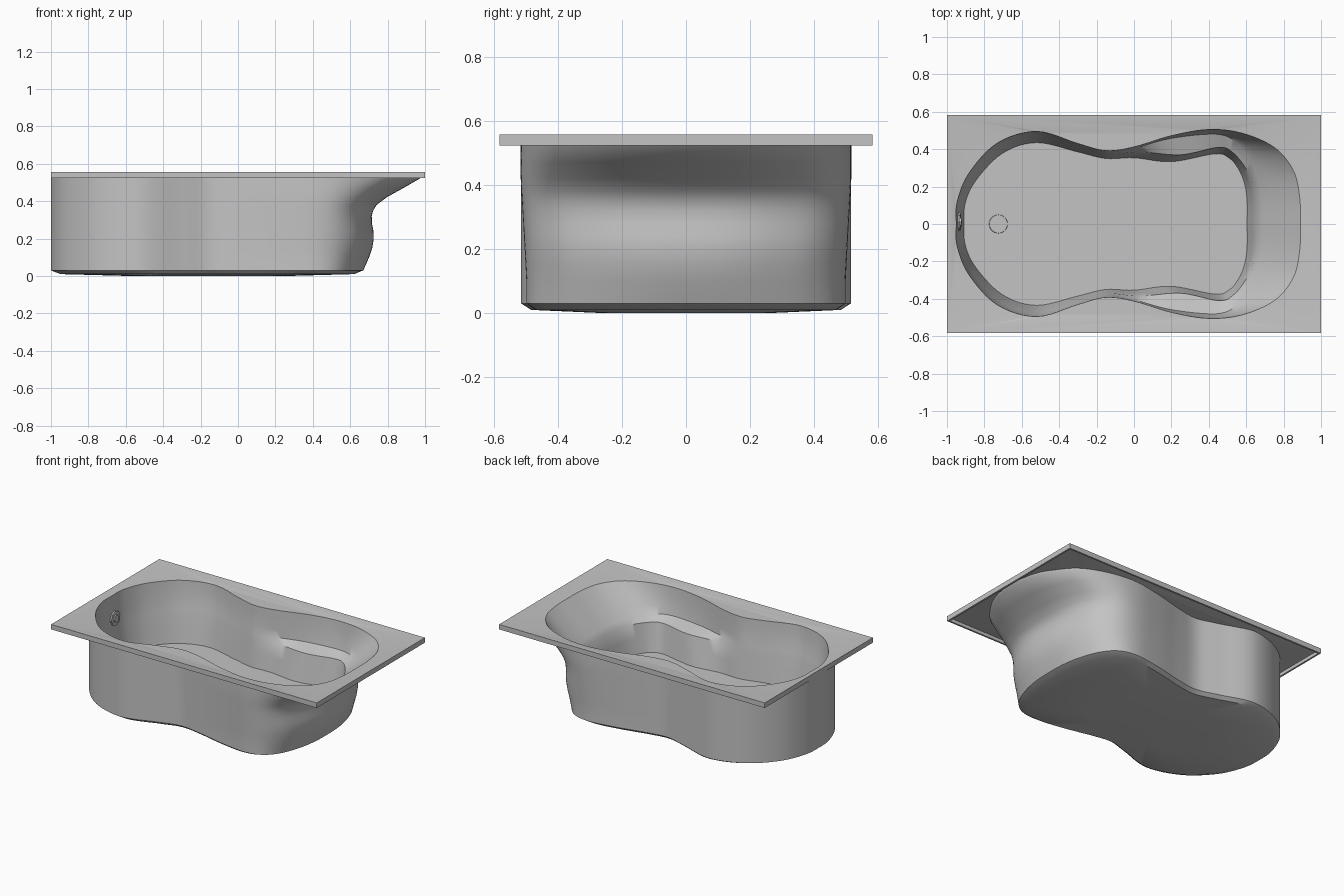
import bpy
import bmesh
import math
from mathutils import Vector

cube = bpy.data.objects.get("Cube")
if cube:
    bpy.data.objects.remove(cube, do_unlink=True)

enamel = bpy.data.materials.new("grey enamel")
enamel.use_nodes = True
COLOUR = (0.55, 0.55, 0.55, 1)
enamel.diffuse_color = COLOUR
enamel.node_tree.nodes["Principled BSDF"].inputs["Base Color"].default_value = COLOUR


def finish(name, bm, angle=35):
    """Turn a bmesh into a named, shaded object."""
    mesh = bpy.data.meshes.new(name)
    bm.to_mesh(mesh)
    bm.free()
    mesh.materials.append(enamel)
    obj = bpy.data.objects.new(name, mesh)
    bpy.context.collection.objects.link(obj)
    bpy.ops.object.select_all(action="DESELECT")
    obj.select_set(True)
    bpy.context.view_layer.objects.active = obj
    bpy.ops.object.shade_smooth_by_angle(angle=math.radians(angle))
    return obj


def smooth_outline(half, steps=6):
    """Mirror half an outline across y and round it with a spline."""
    pts = [Vector(p) for p in half]
    pts += [Vector((p.x, -p.y)) for p in pts[-2:0:-1]]
    n, out = len(pts), []
    for i in range(n):
        a, b, c, d = (pts[(i + k) % n] for k in (-1, 0, 1, 2))
        for s in range(steps):
            t = s / steps
            out.append(0.5 * (2 * b + (c - a) * t + (2 * a - 5 * b + 4 * c - d) * t ** 2
                              + (3 * b - a - 3 * c + d) * t ** 3))
    return out


def blend(first, second, t, u=None):
    """Mix two outlines by t along x and by u (or t) along y."""
    u = t if u is None else u
    return [Vector((a[0] + (b[0] - a[0]) * t, a[1] + (b[1] - a[1]) * u))
            for a, b in zip(first, second)]


def loft(bm, sections, close=True):
    """Skin (outline, height) sections with quads."""
    rings = [[bm.verts.new((p[0], p[1], z)) for p in outline] for outline, z in sections]
    n = len(rings[0])
    for low, high in zip(rings, rings[1:]):
        for i in range(n):
            j = (i + 1) % n
            bm.faces.new((low[i], low[j], high[j], high[i]))
    if close:
        bm.faces.new(rings[0][::-1])


# Half outlines, from the sloping head end round to the waist
open_head = [(.89, 0), (.885, .15), (.85, .29), (.75, .41), (.58, .485),
             (.4, .505), (.2, .472), (0, .412)]
floor_head = [(.605, 0), (.605, .12), (.59, .22), (.555, .3), (.505, .355),
              (.43, .375), (.2, .333), (0, .354)]
edge_head = [(.66, 0), (.655, .12), (.635, .22), (.59, .31), (.525, .385),
             (.45, .41), (.25, .37), (.03, .385)]
ledge_head = [(.69, 0), (.685, .13), (.66, .245), (.615, .35), (.55, .435),
              (.44, .48), (.2, .458), (.01, .408)]
shell_base = [(.67, 0), (.665, .13), (.64, .26), (.59, .385), (.51, .47),
              (.39, .498), (.2, .472), (0, .428)]
shell_top = [(.98, 0), (.955, .17), (.885, .31), (.78, .425), (.595, .498),
             (.4, .515), (.2, .482), (0, .432)]
# From the waist round to the drain end
open_foot = [(-.15, .392), (-.3, .43), (-.52, .495), (-.73, .433), (-.88, .275),
             (-.945, .12), (-.95, 0)]
floor_foot = [(-.15, .35), (-.3, .385), (-.52, .435), (-.7, .38), (-.84, .24),
              (-.9, .12), (-.91, 0)]
shell_foot = [(-.15, .41), (-.3, .45), (-.53, .514), (-.755, .446), (-.915, .295),
              (-.988, .13), (-1, 0)]

RIM_Z, OPEN_Z, FLOOR_Z = 0.557, 0.542, 0.14
opening = smooth_outline(open_head + open_foot)
floor = smooth_outline(floor_head + floor_foot)
edge = smooth_outline(edge_head + blend(floor_foot, open_foot, 0.5))
ledge = smooth_outline(ledge_head + blend(floor_foot, open_foot, 0.6))

# Basin: floor, wall, armrest ledge, then wall and backrest up to the rim
bm = bmesh.new()
loft(bm, [(floor, FLOOR_Z), (blend(floor, edge, 0.5), 0.235), (edge, 0.33),
          (ledge, 0.36), (blend(ledge, opening, 0.28, 0.45), 0.41),
          (blend(ledge, opening, 0.7, 0.85), 0.485), (opening, OPEN_Z)])
bmesh.ops.reverse_faces(bm, faces=bm.faces)
finish("basin", bm, 40)

# Outer shell: upright waisted sides and a curved head end
base = smooth_outline(shell_base + shell_foot)
top = smooth_outline(shell_top + shell_foot)
profile = [(.03, 0), (.1, .1), (.15, .155), (.2, .18), (.24, .175), (.28, .15),
           (.32, .145), (.35, .17), (.38, .23), (.42, .4), (.47, .69), (.52, .97),
           (.535, 1)]
centre = Vector((-.15, 0))
sections = [([centre + (p - centre) * s for p in base], z)
            for s, z in ((0.5, 0), (0.94, .01))]
for z, t in profile:
    side = min(1, max(0, (z - 0.1) / 0.32))
    sections.append((blend(base, top, t, side), z))
bm = bmesh.new()
loft(bm, sections)
finish("outer_shell", bm)

# Rim: upper and lower sheets with the basin opening cut in them
W, D = 1.0, 0.582


def rectangle(inset=0):
    x, y = W - inset, D - inset
    return [(x, -y), (x, y), (-x, y), (-x, -y)]


def rim_sheet(name, border, drop, facing):
    """Sheet between the border and the opening, facing up (1) or down (-1)."""
    bm = bmesh.new()
    edges = []
    for outline, z in ((border, RIM_Z - drop), (opening, OPEN_Z - drop)):
        verts = [bm.verts.new((p[0], p[1], z)) for p in outline]
        edges += [bm.edges.new((v, verts[i - 1])) for i, v in enumerate(verts)]
    bmesh.ops.triangle_fill(bm, edges=edges, use_beauty=True)
    for face in bm.faces:
        face.normal_update()
        if face.normal.z * facing < 0:
            face.normal_flip()
    finish(name, bm)


rim_sheet("rim_top", rectangle(), 0, 1)
rim_sheet("rim_underside", rectangle(.012), 0.012, -1)

# Skirt hanging round the edge of the rim
bm = bmesh.new()
loft(bm, [(rectangle(.012), .545), (rectangle(.012), .523), (rectangle(), .523),
          (rectangle(), RIM_Z)], close=False)
finish("rim_skirt", bm)


def disc(name, radius, depth, segments, location, turn=0.0):
    """Shallow disc, tipped about y by the given turn."""
    bm = bmesh.new()
    bmesh.ops.create_cone(bm, cap_ends=True, segments=segments, radius1=radius,
                          radius2=radius * 0.96, depth=depth)
    obj = finish(name, bm)
    obj.location = location
    obj.rotation_euler.y = turn


# Drain in the floor, overflow plate and knob on the foot wall
disc("drain_cover", 0.05, 0.006, 32, (-.725, 0, FLOOR_Z + .002))
disc("overflow_plate", 0.05, 0.016, 8, (-.936, .012, .39), math.radians(86))
disc("overflow_knob", 0.026, 0.016, 8, (-.928, .012, .39), math.radians(86))
